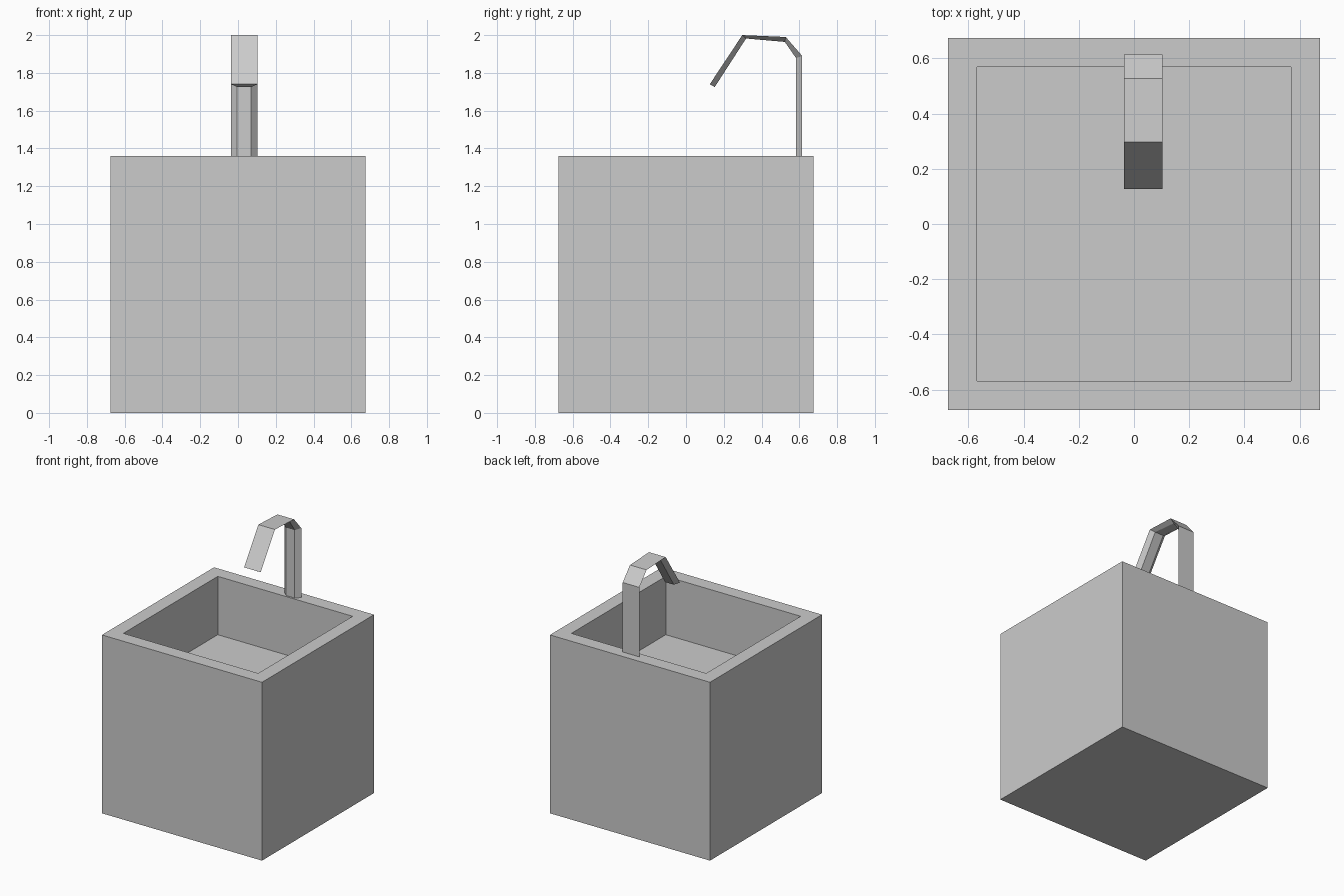
import bpy, bmesh

if "Cube" in bpy.data.objects:
    bpy.data.objects.remove(bpy.data.objects["Cube"])

def finish(name, bm):
    bmesh.ops.recalc_face_normals(bm, faces=bm.faces)
    mesh = bpy.data.meshes.new(name)
    bm.to_mesh(mesh)
    bm.free()
    obj = bpy.data.objects.new(name, mesh)
    bpy.context.collection.objects.link(obj)
    return obj

# Square basin: a block with its top inset and pushed down to form the bowl
HALF, HEIGHT, RIM, DEPTH = 0.675, 1.36, 0.15, 0.445
bm = bmesh.new()
bmesh.ops.create_cube(bm, size=1)
for v in bm.verts:
    v.co = (v.co.x * 2 * HALF, v.co.y * 2 * HALF, (v.co.z + 0.5) * HEIGHT)
bm.normal_update()
top = max(bm.faces, key=lambda f: f.calc_center_median().z)
bmesh.ops.inset_individual(bm, faces=[top], thickness=RIM)
walls = bmesh.ops.extrude_discrete_faces(bm, faces=[top])
bmesh.ops.translate(bm, verts=walls["faces"][0].verts, vec=(0, 0, -DEPTH))
finish("basin", bm)

# Faucet: trapezoid section (wide outer face, narrow inner face) along a bent path
OUTER = [(0.615, 1.36), (0.615, 1.89), (0.528, 1.99), (0.298, 2.0), (0.126, 1.74)]
INNER = [(0.583, 1.36), (0.583, 1.878), (0.523, 1.964), (0.318, 1.982), (0.152, 1.725)]
X_OUT, X_IN = (-0.037, 0.103), (-0.004, 0.07)
bm = bmesh.new()
rings = []
for (yo, zo), (yi, zi) in zip(OUTER, INNER):
    section = [(X_OUT[0], yo, zo), (X_OUT[1], yo, zo), (X_IN[1], yi, zi), (X_IN[0], yi, zi)]
    rings.append([bm.verts.new(p) for p in section])
for a, b in zip(rings, rings[1:]):
    for i in range(4):
        j = (i + 1) % 4
        bm.faces.new((a[i], a[j], b[j], b[i]))
bm.faces.new(rings[0])
bm.faces.new(rings[-1])
finish("faucet", bm)
